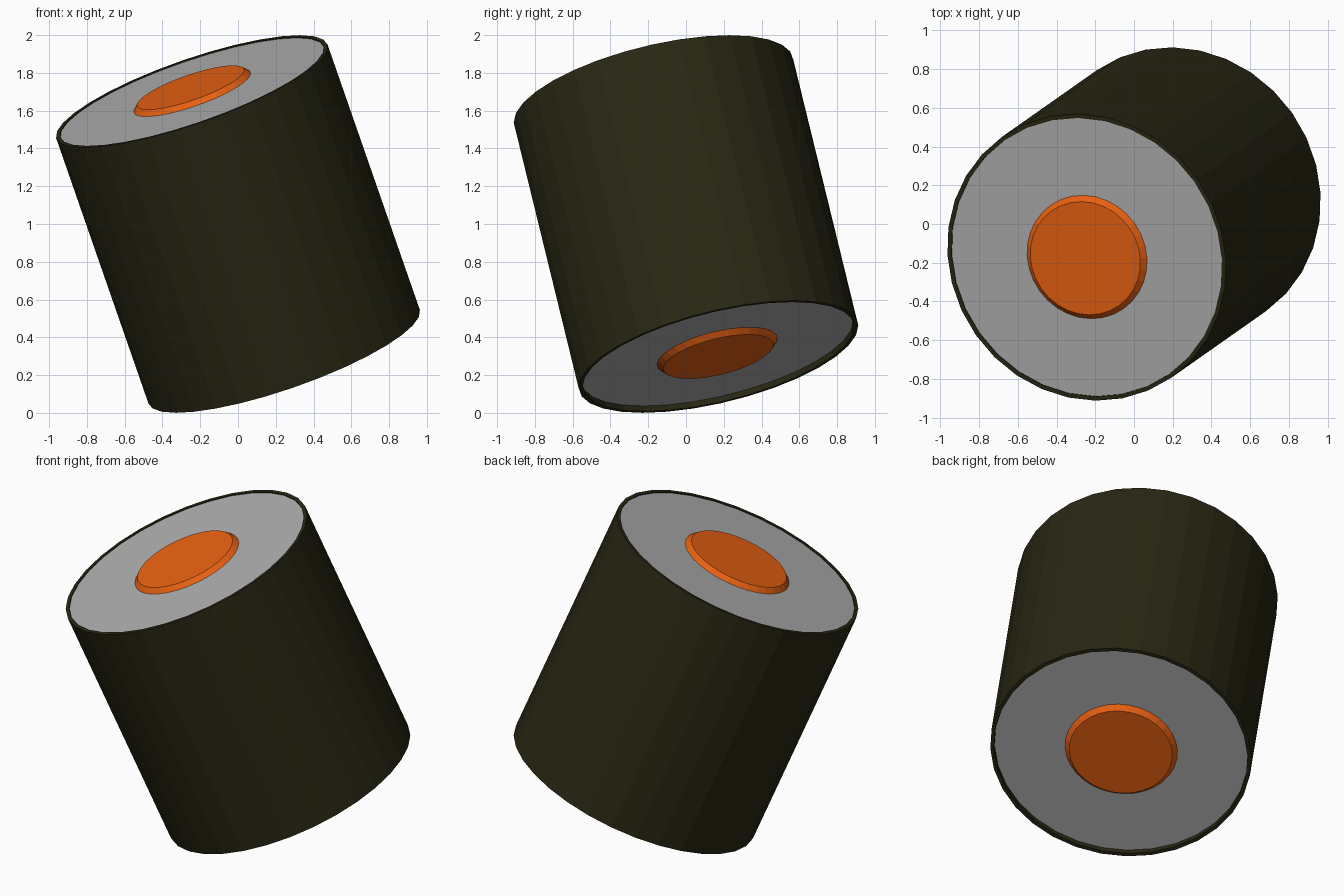
import bpy, math
from mathutils import Vector

if "Cube" in bpy.data.objects:
    bpy.data.objects.remove(bpy.data.objects["Cube"])

SIDES = 32
AXIS = Vector((-0.32, -0.225, 0.92)).normalized()


def material(name, rgb):
    m = bpy.data.materials.new(name)
    m.diffuse_color = (*rgb, 1)
    m.use_nodes = True
    m.node_tree.nodes["Principled BSDF"].inputs["Base Color"].default_value = m.diffuse_color
    return m


def lathe(name, profile, mat, closed=False):
    """Revolve (radius, height) points about the tilted roll axis."""
    verts, faces = [], []
    for r, h in profile:
        for i in range(SIDES):
            a = 2 * math.pi * i / SIDES
            verts.append((r * math.cos(a), r * math.sin(a), h))
    n = len(profile)
    for k in range(n if closed else n - 1):
        a, b = k * SIDES, (k + 1) % n * SIDES
        for i in range(SIDES):
            j = (i + 1) % SIDES
            faces.append((a + i, a + j, b + j, b + i))
    if not closed:
        faces.append(tuple(reversed(range(SIDES))))
        faces.append(tuple(range((n - 1) * SIDES, n * SIDES)))
    me = bpy.data.meshes.new(name)
    me.from_pydata(verts, [], faces)
    me.materials.append(mat)
    ob = bpy.data.objects.new(name, me)
    bpy.context.collection.objects.link(ob)
    ob.rotation_euler = AXIS.to_track_quat('Z', 'Y').to_euler()
    ob.location = (0, 0, 1)
    return ob


nori = material("dark seaweed green", (0.022, 0.020, 0.0065))
rice = material("rice white", (0.42, 0.42, 0.42))
fish = material("salmon orange", (0.80, 0.118, 0.006))

# Seaweed wrapper: thin tube with open ends
lathe("seaweed_wrap", [(0.76, -0.763), (0.76, 0.763), (0.738, 0.763), (0.738, -0.763)],
      nori, closed=True)

# Rice body, slightly recessed, deeper at the lower end
lathe("rice_body", [(0.742, -0.733), (0.742, 0.757)], rice)

# Filling with chamfered ends standing proud of the rice
lathe("salmon_filling", [(0.30, -0.763), (0.327, -0.733), (0.327, 0.757), (0.30, 0.785)], fish)
